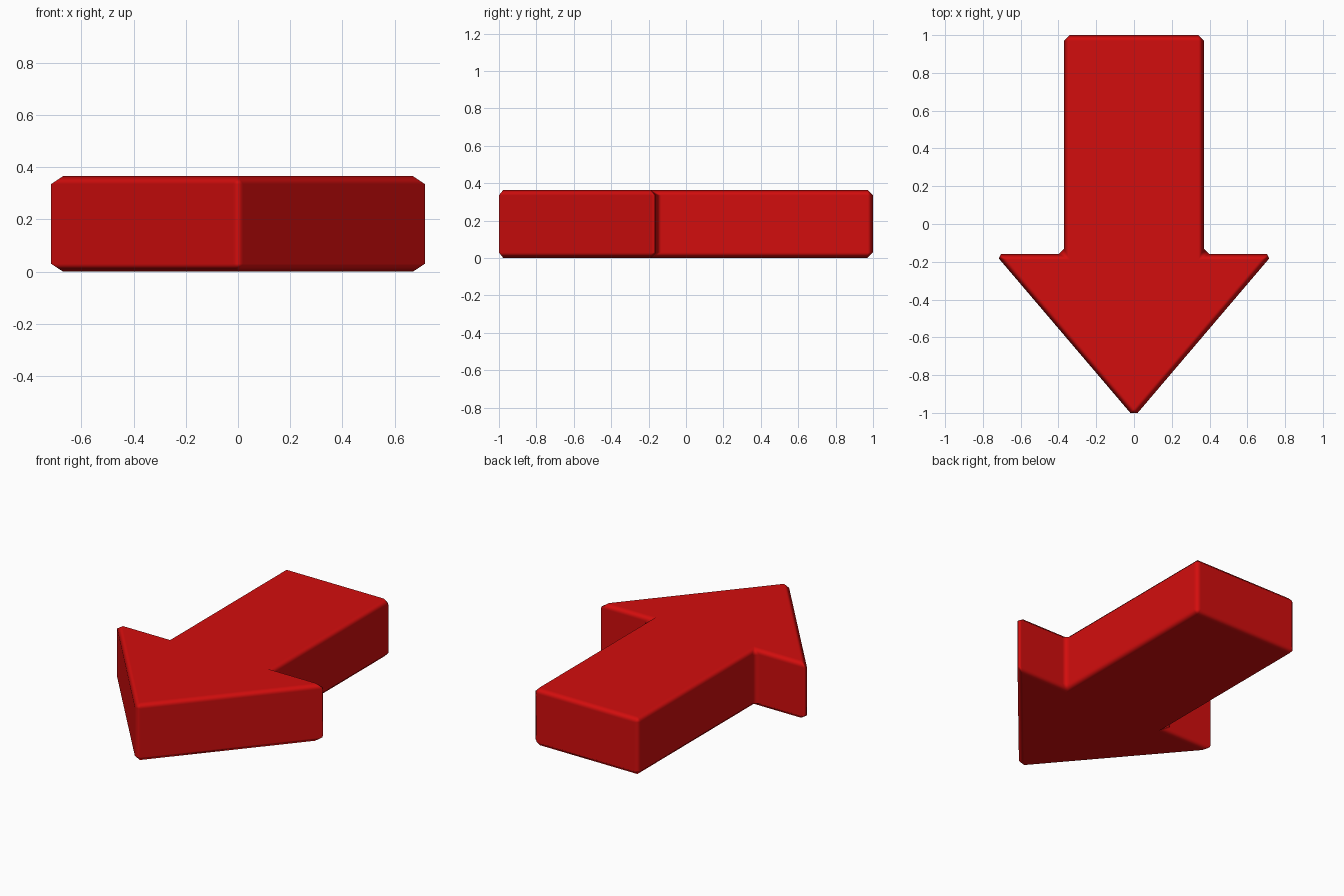
import bpy
import bmesh

default = bpy.data.objects.get("Cube")
if default:
    bpy.data.objects.remove(default, do_unlink=True)

HEIGHT = 0.365
BEVEL = 0.03

# Red paint
red = bpy.data.materials.new("red")
red.use_nodes = True
colour = (0.65, 0.004, 0.004, 1)
red.diffuse_color = colour
red.node_tree.nodes["Principled BSDF"].inputs["Base Color"].default_value = colour

# Half outline from the tip round to the tail, mirrored for the other side
half = [(0.735, -0.16), (0.37, -0.16), (0.37, 1.0)]
outline = [(0, -1.023)] + half + [(-x, y) for x, y in reversed(half)]

# Extrude the outline into a solid arrow
bm = bmesh.new()
base = bm.faces.new([bm.verts.new((x, y, 0)) for x, y in outline])
top = bmesh.ops.extrude_face_region(bm, geom=[base], use_keep_orig=True)
for v in top["geom"]:
    if isinstance(v, bmesh.types.BMVert):
        v.co.z = HEIGHT
bmesh.ops.recalc_face_normals(bm, faces=bm.faces)
for f in bm.faces:
    f.smooth = True
mesh = bpy.data.meshes.new("arrow")
bm.to_mesh(mesh)
bm.free()
mesh.materials.append(red)
arrow = bpy.data.objects.new("arrow", mesh)
bpy.context.collection.objects.link(arrow)

# Softened chamfer on every edge
bevel = arrow.modifiers.new("chamfer", "BEVEL")
bevel.width = BEVEL
bevel.segments = 1
bevel.limit_method = "ANGLE"
bevel.harden_normals = True
